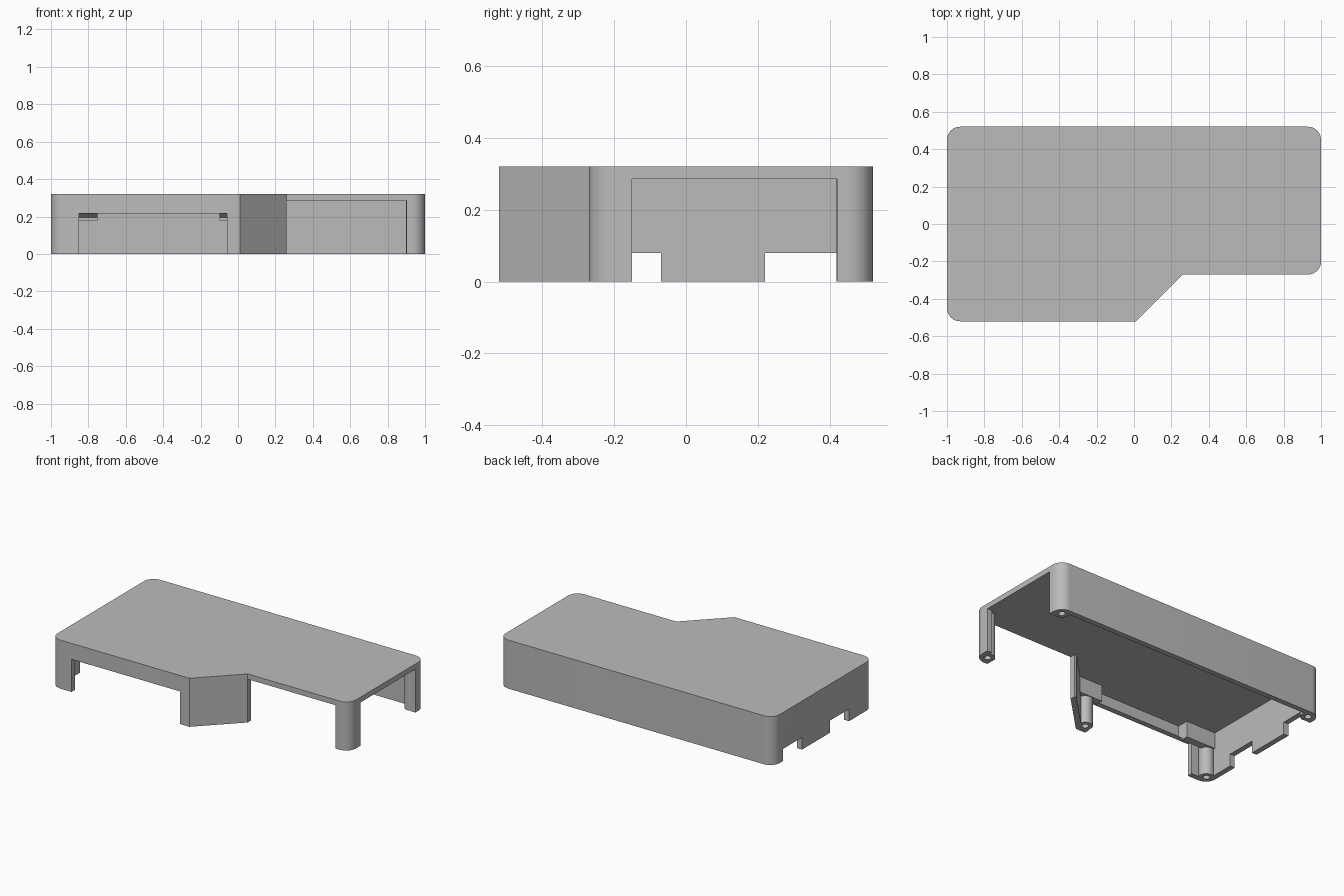
import bpy, bmesh, math
from mathutils import Vector

cube = bpy.data.objects.get("Cube")
if cube:
    bpy.data.objects.remove(cube)

grey = bpy.data.materials.new("plain grey")
grey.use_nodes = True
grey.diffuse_color = (0.5, 0.5, 0.5, 1)
grey.node_tree.nodes["Principled BSDF"].inputs["Base Color"].default_value = (0.5, 0.5, 0.5, 1)

HEIGHT, WALL, CEILING = 0.32, 0.035, 0.285


def prism(name, points, along):
    """Extrude a closed loop of 3D points along a vector."""
    bm = bmesh.new()
    face = bm.faces.new([bm.verts.new(p) for p in points])
    top = bmesh.ops.extrude_face_region(bm, geom=[face])["geom"]
    bmesh.ops.translate(bm, vec=along, verts=[v for v in top if isinstance(v, bmesh.types.BMVert)])
    bmesh.ops.recalc_face_normals(bm, faces=bm.faces)
    mesh = bpy.data.meshes.new(name)
    bm.to_mesh(mesh)
    bm.free()
    mesh.materials.append(grey)
    obj = bpy.data.objects.new(name, mesh)
    bpy.context.collection.objects.link(obj)
    return obj


def box(name, x0, x1, y0, y1, z0, z1):
    loop = [(x0, y0, z0), (x1, y0, z0), (x1, y1, z0), (x0, y1, z0)]
    return prism(name, loop, (0, 0, z1 - z0))


def cylinder(name, x, y, radius, z0, z1, sides=32):
    angles = [2 * math.pi * i / sides for i in range(sides)]
    loop = [(x + radius * math.cos(a), y + radius * math.sin(a), z0) for a in angles]
    return prism(name, loop, (0, 0, z1 - z0))


def outline(inset, z, radius, steps=10):
    """Case footprint with four rounded corners and a diagonal step."""
    x, back, front, step = 1 - inset, 0.52 - inset, -0.52 + inset, -0.27 + inset
    slide = inset * (math.sqrt(2) - 1)
    corners = [(-x, back, 90), (-x, front, 180), (0.01 - slide, front, None),
               (0.26 - slide, step, None), (x, step, 270), (x, back, 0)]
    points = []
    for cx, cy, start in corners:
        if start is None:
            points.append((cx, cy, z))
            continue
        mx = cx - math.copysign(radius, cx)
        my = cy + radius if start in (180, 270) else cy - radius
        # sweep each arc in the counter-clockwise order of the loop
        for i in range(steps + 1):
            a = math.radians(start + 90 * i / steps)
            points.append((mx + radius * math.cos(a), my + radius * math.sin(a), z))
    return points


def combine(target, other, operation):
    mod = target.modifiers.new(operation.lower(), 'BOOLEAN')
    mod.operation, mod.object, mod.solver = operation, other, 'EXACT'
    bpy.context.view_layer.objects.active = target
    bpy.ops.object.modifier_apply(modifier=mod.name)
    bpy.data.objects.remove(other)


# Hollow case, open underneath
case = prism("case_cover", outline(0, 0, 0.07), (0, 0, HEIGHT))
combine(case, prism("cavity", outline(WALL, -0.1, 0.07 - WALL), (0, 0, CEILING + 0.1)), 'DIFFERENCE')

# Openings in the front, the step, the right side and the foot of the left side
openings = [(-0.85, -0.06, -0.6, -0.48, 0.215),
            (0.26, 0.90, -0.3, -0.23, CEILING),
            (0.96, 1.1, -0.15, 0.42, CEILING),
            (-1.1, -0.96, 0.22, 0.42, 0.08),
            (-1.1, -0.96, -0.27, -0.07, 0.08)]
for x0, x1, y0, y1, top in openings:
    combine(case, box("opening", x0, x1, y0, y1, -0.1, top), 'DIFFERENCE')

# Clip blocks hanging behind the front wall, with a chamfered groove
profile = [(-0.49, 0.30), (-0.41, 0.30), (-0.41, 0.18), (-0.46, 0.18), (-0.46, 0.195), (-0.49, 0.216)]
left_block = prism("left_clip", [(-0.98, y, z) for y, z in profile], (0.23, 0, 0))
right_block = prism("right_clip", [(-0.10, y, z) for y, z in profile], (0.2, 0, 0))
for v in right_block.data.vertices:
    if v.co.x > 0:
        v.co.x = v.co.y + 0.5  # end follows the diagonal wall
for block in (left_block, right_block):
    combine(case, block, 'UNION')

# Screw posts in every corner, then their bores
posts = [(-0.945, 0.465), (0.945, 0.465), (0.945, -0.215), (-0.945, -0.465), (-0.01, -0.46)]
for x, y in posts:
    combine(case, cylinder("post", x, y, 0.046, 0, 0.3), 'UNION')
for x, y in posts:
    combine(case, cylinder("bore", x, y, 0.021, -0.1, 0.2, 20), 'DIFFERENCE')

bpy.ops.object.select_all(action='DESELECT')
case.select_set(True)
bpy.context.view_layer.objects.active = case
bpy.ops.object.shade_smooth_by_angle(angle=math.radians(30))
